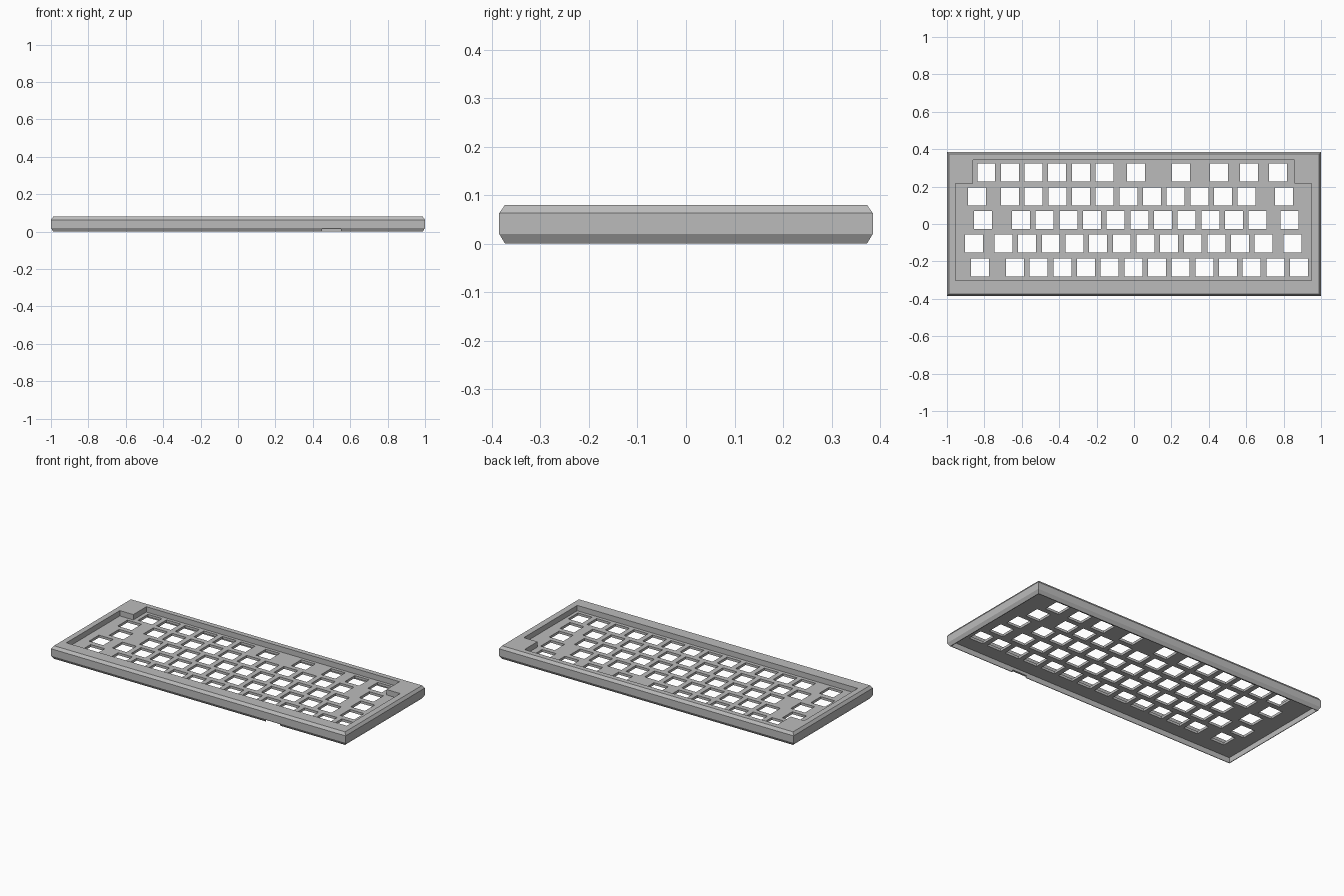
import bpy
import bmesh

cube = bpy.data.objects.get("Cube")
if cube:
    bpy.data.objects.remove(cube, do_unlink=True)

# Overall sizes
HALF_X, HALF_Y, HEIGHT = 1.0, 0.385, 0.08
CHAMFER = 0.012
PLATE_BOTTOM, PLATE_TOP = 0.032, 0.047
PITCH, HOLE = 0.1265, 0.096

grey = bpy.data.materials.new("case_grey")
grey.use_nodes = True
grey.diffuse_color = (0.5, 0.5, 0.5, 1)
grey.node_tree.nodes["Principled BSDF"].inputs["Base Color"].default_value = (0.5, 0.5, 0.5, 1)


def rect(x0, x1, y0, y1):
    return [(x0, y0), (x1, y0), (x1, y1), (x0, y1)]


def loft(bm, rings):
    """Closed solid through a stack of (outline, z) rings."""
    loops = [[bm.verts.new((x, y, z)) for x, y in outline] for outline, z in rings]
    bm.faces.new(loops[0][::-1])
    bm.faces.new(loops[-1])
    for low, high in zip(loops, loops[1:]):
        n = len(low)
        for i in range(n):
            j = (i + 1) % n
            bm.faces.new((low[i], low[j], high[j], high[i]))


def make_object(name, solids):
    bm = bmesh.new()
    for rings in solids:
        loft(bm, rings)
    bmesh.ops.recalc_face_normals(bm, faces=bm.faces)
    mesh = bpy.data.meshes.new(name)
    bm.to_mesh(mesh)
    bm.free()
    mesh.materials.append(grey)
    obj = bpy.data.objects.new(name, mesh)
    bpy.context.collection.objects.link(obj)
    return obj


def prism(outline, z0, z1):
    return [(outline, z0), (outline, z1)]


def cut(target, name, solids):
    """Subtract the solids from the target and discard the cutter."""
    cutter = make_object(name, solids)
    cutter.hide_render = True
    mod = target.modifiers.new(name, "BOOLEAN")
    mod.operation = "DIFFERENCE"
    mod.solver = "EXACT"
    mod.object = cutter
    bpy.ops.object.select_all(action="DESELECT")
    bpy.context.view_layer.objects.active = target
    target.select_set(True)
    bpy.ops.object.modifier_apply(modifier=mod.name)
    bpy.data.objects.remove(cutter, do_unlink=True)


def body_ring(inset):
    x, y = HALF_X - inset, HALF_Y - inset
    return rect(-x, x, -y, y)


# Case body with chamfered upper and lower edges
case = make_object("keyboard_case", [[
    (body_ring(CHAMFER), 0), (body_ring(0), 0.02),
    (body_ring(0), 0.063), (body_ring(CHAMFER), HEIGHT)]])

# Key well, narrower along the back row
well = [(-0.954, -0.302), (0.95, -0.302), (0.95, 0.216), (0.857, 0.216),
        (0.857, 0.342), (-0.862, 0.342), (-0.862, 0.216), (-0.954, 0.216)]
cut(case, "key_well", [prism(well, PLATE_TOP, 0.2)])

# Hollow underside, leaving a thin skirt
cut(case, "underside", [prism(body_ring(CHAMFER + 0.004), -0.1, PLATE_BOTTOM)])


# Switch holes: each row is (y, single holes, start and length of the even run)
rows = [
    (0.275, [0.01, 0.251, 0.454, 0.615, 0.77], -0.79, 6),
    (0.148, [-0.84, 0.802], -0.663, 11),
    (0.022, [-0.808, 0.832], -0.604, 11),
    (-0.105, [-0.856, 0.848], -0.698, 12),
    (-0.233, [-0.823], -0.636, 13),
]
h = HOLE / 2
holes = []
for y, singles, start, count in rows:
    for x in singles + [start + PITCH * k for k in range(count)]:
        holes.append(prism(rect(x - h, x + h, y - h, y + h), 0.01, 0.07))
cut(case, "switch_holes", holes)

# Cable notch in the front skirt
cut(case, "cable_notch", [prism(rect(0.45, 0.55, -0.5, -0.35), -0.05, 0.014)])
